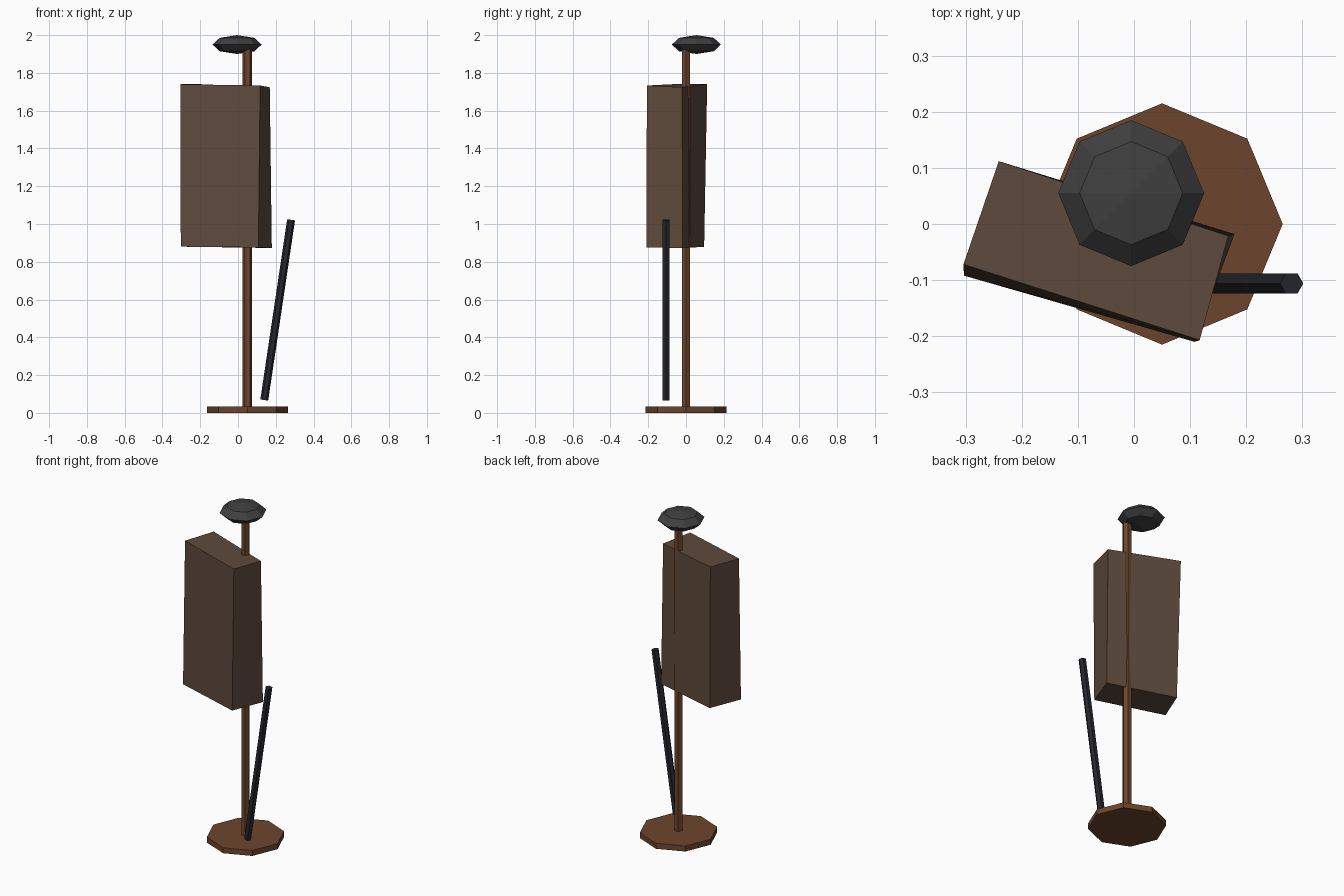
import bpy, bmesh, math
from mathutils import Vector

if "Cube" in bpy.data.objects:
    bpy.data.objects.remove(bpy.data.objects["Cube"])


def paint(obj, name, rgb):
    mat = bpy.data.materials.get(name) or bpy.data.materials.new(name)
    mat.diffuse_color = (*rgb, 1)
    mat.use_nodes = True
    mat.node_tree.nodes["Principled BSDF"].inputs["Base Color"].default_value = mat.diffuse_color
    obj.data.materials.append(mat)


def rod(name, start, end, radius, sides, colour):
    """Flat-sided cylinder running between two points."""
    start, end = Vector(start), Vector(end)
    axis = end - start
    bpy.ops.mesh.primitive_cylinder_add(
        vertices=sides, radius=radius, depth=axis.length, location=(start + end) / 2)
    obj = bpy.context.object
    obj.name = name
    # turn the section so that a corner points along x, then lean the rod
    for v in obj.data.vertices:
        x, y, z = v.co
        v.co = (y, -x, z)
    obj.rotation_euler = (0, math.atan2(axis.x, axis.z), 0)
    paint(obj, *colour)
    return obj


WOOD = ("wood", (0.15, 0.06, 0.026))
BLACK = ("black", (0.018, 0.02, 0.025))
FELT = ("felt", (0.05, 0.05, 0.05))
CLOTH = ("cloth", (0.11, 0.068, 0.045))

# Stand
rod("stand_base", (0.05, 0, 0), (0.05, 0, 0.033), 0.215, 8, WOOD)
rod("stand_pole", (0.05, 0, 0.03), (0.05, 0, 1.93), 0.025, 6, WOOD)

# Leaning cane
rod("cane", (0.139, -0.106, 0.068), (0.281, -0.106, 1.022), 0.021, 6, BLACK)

# Hat: squashed low-poly ball
bpy.ops.mesh.primitive_uv_sphere_add(
    segments=8, ring_count=4, radius=1, location=(-0.005, 0.055, 1.95))
hat = bpy.context.object
hat.name = "hat"
hat.scale = (0.13, 0.13, 0.05)
paint(hat, *FELT)

# Coat: slightly skewed box, bottom and top corners in the same order
bottom = [(-0.303, -0.092, 0.88), (0.108, -0.21, 0.876), (0.179, -0.018, 0.873), (-0.226, 0.096, 0.879)]
top = [(-0.304, -0.072, 1.74), (0.117, -0.207, 1.733), (0.168, -0.021, 1.724), (-0.241, 0.112, 1.742)]
bm = bmesh.new()
lo = [bm.verts.new(p) for p in bottom]
hi = [bm.verts.new(p) for p in top]
bm.faces.new(lo[::-1])
bm.faces.new(hi)
for i in range(4):
    j = (i + 1) % 4
    bm.faces.new((lo[i], lo[j], hi[j], hi[i]))
mesh = bpy.data.meshes.new("coat")
bm.to_mesh(mesh)
bm.free()
coat = bpy.data.objects.new("coat", mesh)
bpy.context.collection.objects.link(coat)
paint(coat, *CLOTH)
